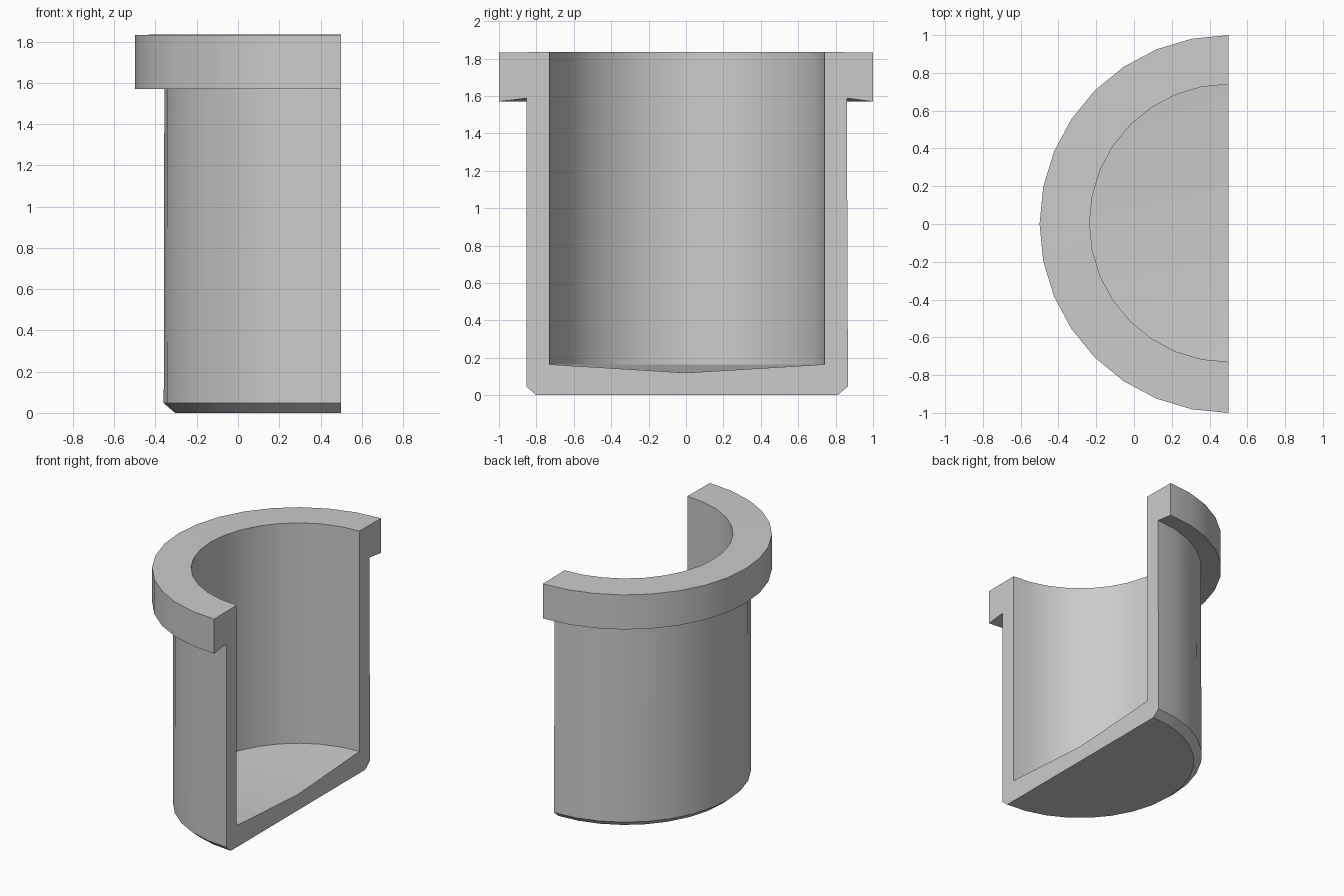
import bpy, bmesh, math
from mathutils import Vector

if "Cube" in bpy.data.objects:
    bpy.data.objects.remove(bpy.data.objects["Cube"])

# Half section of the cup: (radius, height, small sideways shift)
PROFILE = [
    (0.0, 0.0, 0.0),
    (0.805, 0.0, 0.005), (0.86, 0.047, 0.006),       # chamfered foot
    (0.857, 1.588, 0.003),                           # outer wall
    (1.0, 1.57, 0.0), (1.0, 1.832, 0.0),             # flange
    (0.735, 1.835, 0.005), (0.735, 0.165, 0.005),    # bore
    (0.0, 0.12, 0.0),                                # dished floor
]
AXIS_X = 0.5

bm = bmesh.new()
verts = [bm.verts.new((AXIS_X, r, z)) for r, z, _ in PROFILE]
edges = [bm.edges.new(pair) for pair in zip(verts, verts[1:])]

# Revolve half a turn towards -x
bmesh.ops.spin(bm, geom=verts + edges, cent=(AXIS_X, 0, 0), axis=(0, 0, 1),
               angle=math.pi, steps=16, use_duplicate=False)
bmesh.ops.remove_doubles(bm, verts=bm.verts, dist=0.0005)

# Slight off-centre shift of body and bore
for v in bm.verts:
    shift = min(PROFILE, key=lambda p: abs(p[0] - math.hypot(v.co.x - AXIS_X, v.co.y)) + abs(p[1] - v.co.z))[2]
    v.co += Vector((0, shift, 0))

# Flat cut face
open_edges = [e for e in bm.edges if e.is_boundary]
bmesh.ops.holes_fill(bm, edges=open_edges, sides=0)
bmesh.ops.recalc_face_normals(bm, faces=bm.faces)

mesh = bpy.data.meshes.new("half_cup")
bm.to_mesh(mesh)
bm.free()
cup = bpy.data.objects.new("half_cup", mesh)
bpy.context.collection.objects.link(cup)
bpy.context.view_layer.objects.active = cup
cup.select_set(True)
bpy.ops.object.shade_smooth_by_angle(angle=math.radians(35))
